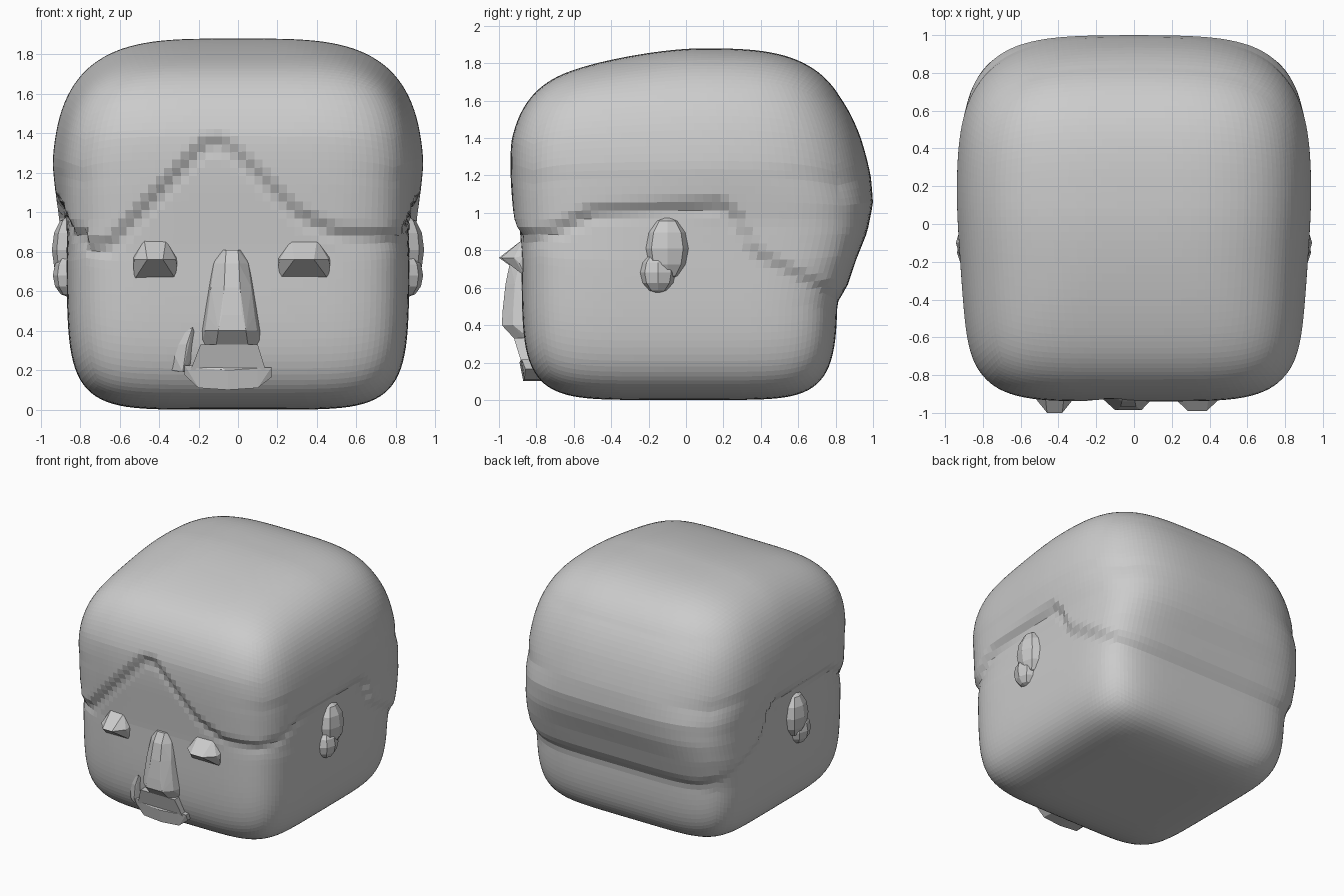
import bpy, bmesh
from mathutils import Vector

if "Cube" in bpy.data.objects:
    bpy.data.objects.remove(bpy.data.objects["Cube"])


def lerp_table(t, table):
    # piecewise linear lookup
    if t <= table[0][0]:
        return table[0][1]
    for (a, va), (b, vb) in zip(table, table[1:]):
        if t <= b:
            return va + (vb - va) * (t - a) / (b - a)
    return table[-1][1]


def smooth(t):
    t = min(1, max(0, t))
    return t * t * (3 - 2 * t)


def add_object(name, bm):
    bmesh.ops.recalc_face_normals(bm, faces=bm.faces)
    me = bpy.data.meshes.new(name)
    bm.to_mesh(me)
    bm.free()
    ob = bpy.data.objects.new(name, me)
    bpy.context.collection.objects.link(ob)
    return ob


def hull(name, pts):
    # faceted lump around a few points
    bm = bmesh.new()
    for p in pts:
        bm.verts.new(p)
    res = bmesh.ops.convex_hull(bm, input=bm.verts[:])
    bmesh.ops.delete(bm, geom=list({v for v in res["geom_interior"] if isinstance(v, bmesh.types.BMVert)}),
                     context='VERTS')
    return add_object(name, bm)


# Half sizes of the head by height
HALF_X = [(0, .86), (.8, .87), (.95, .875), (1.1, .895), (1.25, .915), (1.88, .91)]
FRONT = [(0, .875), (.8, .88), (1.0, .895), (1.4, .925), (1.88, .915)]
BACK = [(.3, .81), (.5, .81), (.6, .83), (.75, .88), (.9, .94), (1.05, .97),
        (1.2, .96), (1.4, .925), (1.6, .885), (1.88, .87)]
# Lower edge of the hair on the front (by x) and the sides (by y)
LINE_FRONT = [(-.85, .80), (-.65, .81), (-.5, .97), (-.17, 1.32), (-.07, 1.33),
              (.1, 1.17), (.3, .97), (.5, .87), (.85, .85)]
LINE_SIDE = [(-.9, .84), (-.7, .88), (-.5, .98), (.2, 1.02), (.27, .95),
             (.36, .76), (.5, .69), (.8, .53)]


def shape(c):
    # boxy plan outline, softer crown and back of the hair
    up = min(1, max(0, c.z * 2 + .4))
    n = 5.8 - 2.1 * up
    m = 5.8 - (2.0 if c.y > 0 else .5) * up
    norm = ((abs(c.x) ** m + abs(c.y) ** m) ** (n / m) + abs(c.z) ** n) ** (1 / n)
    s = c / norm
    z = .925 + .925 * s.z
    x = s.x * lerp_table(z, HALF_X)
    y = s.y * lerp_table(z, FRONT if s.y < 0 else BACK)
    x *= 1 - .04 * up * smooth((.2 - y) / .8)  # hair narrows to the front
    if s.z > 0:
        z -= .07 * s.z ** 2 * smooth((.1 - y) / .75)  # crown slopes forward
    if s.y > 0:
        y -= .04 * s.y ** 3 * s.x ** 2 * up  # rounded back
    nrm = Vector([(1 if k > 0 else -1) * abs(k) ** (n - 1) for k in s]).normalized()
    # raised hair with a thin groove at its edge
    front = s.y < 0 and abs(s.y) > abs(s.x)
    line = lerp_table(x, LINE_FRONT) if front else lerp_table(y, LINE_SIDE)
    d = z - line
    off = .03 * smooth(d / .08)
    if y < .3:
        off -= .008 * max(0, 1 - abs(d) / .05)
    return Vector((x, y, z)) + nrm * off


# Head with hair: a fine cube grid pushed into a soft block
bm = bmesh.new()
bmesh.ops.create_cube(bm, size=2)
bmesh.ops.subdivide_edges(bm, edges=bm.edges[:], cuts=41, use_grid_fill=True)
for v in bm.verts:
    v.co = shape(v.co)
add_object("head", bm)

# Closed eyes: wedge shaped lids
for name, cx, half, ridge, tip in (("eye_left", -.42, .11, .04, -1.0),
                                   ("eye_right", .335, .13, .05, -.99)):
    pts = []
    for s in (-1, 1):
        pts += [(cx + s * half * .5, -.87, .86), (cx + s * half, -.87, .77),
                (cx + s * half * .95, -.92, .76), (cx + s * ridge, tip, .76),
                (cx + s * half, -.89, .73), (cx + s * half * .95, -.86, .66)]
    hull(name, pts)

# Nose: narrow bridge widening to the tip and nostrils
nose = []
for z, y, half, flat in ((.81, -.90, .07, .03), (.74, -.94, .10, .035), (.62, -.965, .12, .04),
                         (.48, -.98, .14, .05), (.40, -.985, .155, .07), (.33, -.92, .15, .08)):
    for s in (-1, 1):
        nose += [(-.03 + s * flat, y, z), (-.035 + s * half * .85, max(y + .05, -.925), z),
                 (-.035 + s * half, -.84, z)]
hull("nose", nose)

# Mouth: a curved lower lip under a shallow upper lip
mouth = []
for x, z, h in ((-.27, .20, .025), (-.20, .16, .05), (-.05, .15, .05), (.10, .16, .05), (.17, .19, .025)):
    y = -.89 + .25 * (x + .05) ** 2
    mouth += [(x, y, z + h), (x, y + .02, z - h), (x * .9, -.70, z + h), (x * .9, -.70, z - h)]
hull("lower_lip", mouth)
hull("upper_lip", [(x, y, z) for x, z, f in ((-.24, .20, -.88), (-.19, .33, -.92), (.10, .33, -.92), (.14, .20, -.88))
                   for y in (f, -.80)])

# Cheek fold beside the mouth
hull("cheek_fold", [(-.35, -.84, .33), (-.34, -.83, .20), (-.28, -.875, .19), (-.26, -.885, .33),
                    (-.23, -.885, .42), (-.20, -.83, .32), (-.24, -.83, .20)])

# Ears: low sided lumps, a broad upper part and a small lobe
for side, name in ((-1, "left"), (1, "right")):
    for part, y, z, ry, rz, rx in (("ear", -.10, .81, .12, .17, .085), ("ear_lobe", -.15, .68, .10, .11, .08)):
        bm = bmesh.new()
        bmesh.ops.create_uvsphere(bm, u_segments=8, v_segments=6, radius=1)
        for v in bm.verts:
            v.co = Vector((side * (.858 + v.co.x * rx), y + v.co.y * ry, z + v.co.z * rz))
        add_object(part + "_" + name, bm)
